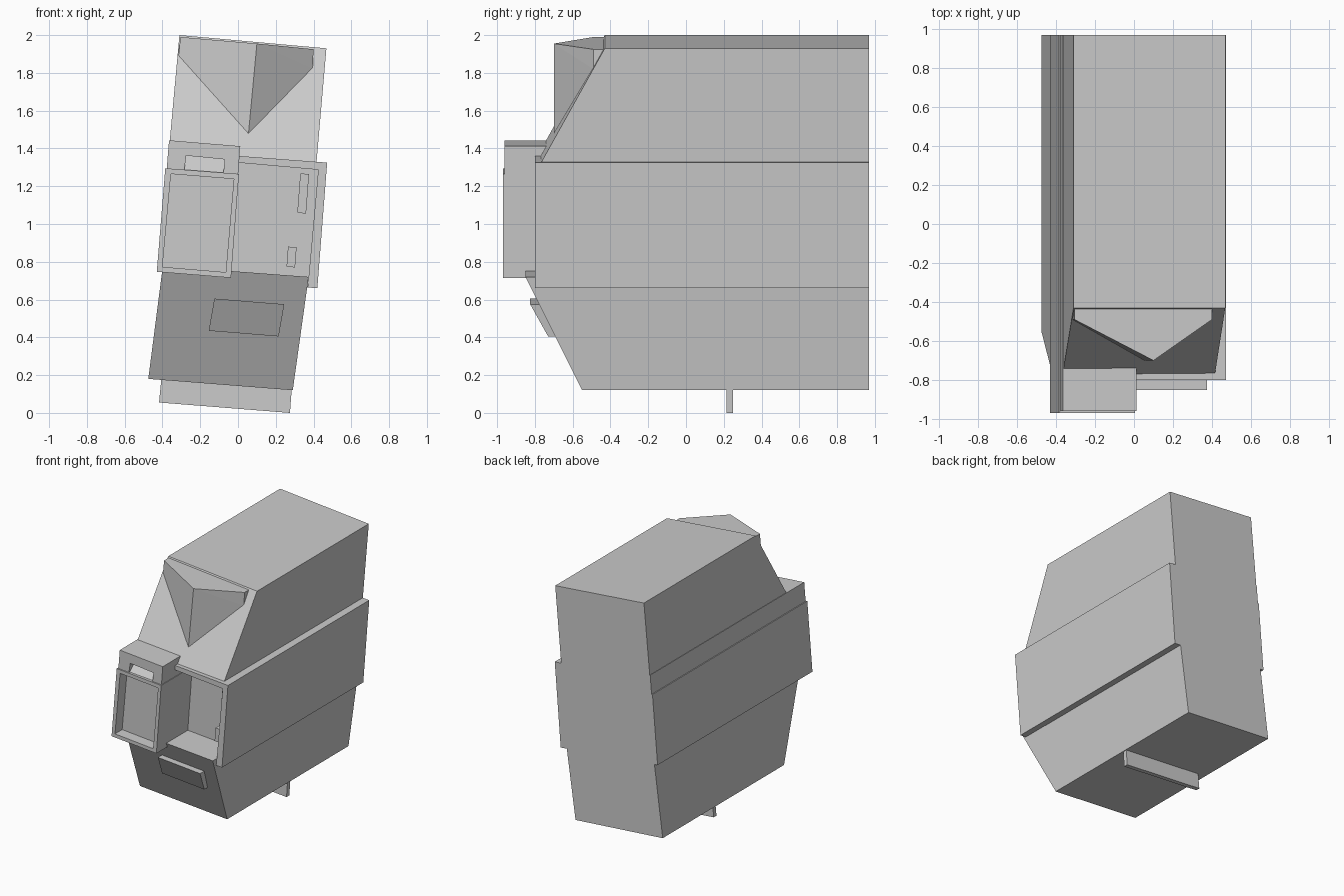
import bpy, bmesh

if "Cube" in bpy.data.objects:
    bpy.data.objects.remove(bpy.data.objects["Cube"])


def prism(name, outline, front, back=0.97):
    """Extrude a front-view (x, z) outline along y; depths are one value or one per point."""
    n = len(outline)
    fy = front if isinstance(front, (list, tuple)) else [front] * n
    by = back if isinstance(back, (list, tuple)) else [back] * n
    bm = bmesh.new()
    f = [bm.verts.new((x, y, z)) for (x, z), y in zip(outline, fy)]
    b = [bm.verts.new((x, y, z)) for (x, z), y in zip(outline, by)]
    bm.faces.new(f)
    bm.faces.new(b[::-1])
    for i in range(n):
        j = (i + 1) % n
        bm.faces.new((f[j], f[i], b[i], b[j]))
    return finish(name, bm)


def hull(name, points):
    bm = bmesh.new()
    for p in points:
        bm.verts.new(p)
    bmesh.ops.convex_hull(bm, input=bm.verts)
    return finish(name, bm)


def finish(name, bm):
    bmesh.ops.recalc_face_normals(bm, faces=bm.faces)
    me = bpy.data.meshes.new(name)
    bm.to_mesh(me)
    bm.free()
    ob = bpy.data.objects.new(name, me)
    bpy.context.collection.objects.link(ob)
    return ob


def cut(ob, cutter):
    cutter.hide_render = True
    mod = ob.modifiers.new("cut", 'BOOLEAN')
    mod.object = cutter
    mod.solver = 'EXACT'
    bpy.context.view_layer.objects.active = ob
    bpy.ops.object.modifier_apply(modifier=mod.name)
    bpy.data.objects.remove(cutter)


# Upper body with sloped front
prism("upper_body", [(-0.31, 2.0), (0.468, 1.93), (0.415, 1.32), (-0.366, 1.39)],
      [-0.43, -0.43, -0.77, -0.77])

# Pointed bay on the slope
hull("pointed_bay", [(-0.305, -0.43, 1.99), (0.40, -0.43, 1.925),
                     (-0.305, -0.49, 1.99), (0.40, -0.49, 1.925), (0.10, -0.70, 1.955),
                     (-0.315, -0.49, 1.885), (0.395, -0.49, 1.82), (0.055, -0.70, 1.475)])

# Lower body with front raking back
prism("lower_body", [(-0.398, 0.778), (0.374, 0.72), (0.29, 0.12), (-0.475, 0.18)],
      [-0.85, -0.85, -0.55, -0.55])

# Right middle body with open compartment
middle = prism("middle_body", [(-0.02, 1.362), (0.472, 1.325), (0.42, 0.66), (-0.08, 0.70)], -0.80)
cut(middle, prism("compartment_cutter",
                  [(-0.1, 1.334), (0.425, 1.287), (0.374, 0.72), (0.363, 0.6), (-0.2, 0.6)],
                  -1.1, -0.58))

# Two small blocks on the compartment's back wall
prism("upper_compartment_block", [(0.33, 1.268), (0.376, 1.264), (0.36, 1.055), (0.314, 1.06)], -0.66, -0.57)
prism("lower_compartment_block", [(0.265, 0.88), (0.31, 0.877), (0.302, 0.77), (0.257, 0.774)], -0.66, -0.57)

# Left box cap with a sloped slot
cap = prism("left_box_cap", [(-0.365, 1.443), (0.012, 1.412), (0.0, 1.255), (-0.378, 1.285)], -0.96)
cut(cap, prism("slot_cutter", [(-0.274, 1.362), (-0.07, 1.342), (-0.078, 1.262), (-0.285, 1.282)],
               -1.0, [-0.89, -0.89, -0.955, -0.955]))

# Left box with a shallow framed recess
box = prism("left_box", [(-0.385, 1.295), (0.005, 1.265), (-0.037, 0.715), (-0.43, 0.747)], -0.97)
cut(box, prism("recess_cutter", [(-0.355, 1.265), (-0.022, 1.238), (-0.065, 0.745), (-0.40, 0.773)],
               -1.1, -0.88))

# Raised plate on the lower front
prism("front_plate", [(-0.125, 0.605), (0.245, 0.575), (0.215, 0.405), (-0.155, 0.435)],
      [-0.825, -0.825, -0.73, -0.73], [-0.74, -0.74, -0.66, -0.66])

# Thin foot under the body
prism("foot", [(-0.405, 0.19), (0.285, 0.135), (0.275, 0.0), (-0.418, 0.055)], 0.215, 0.25)
